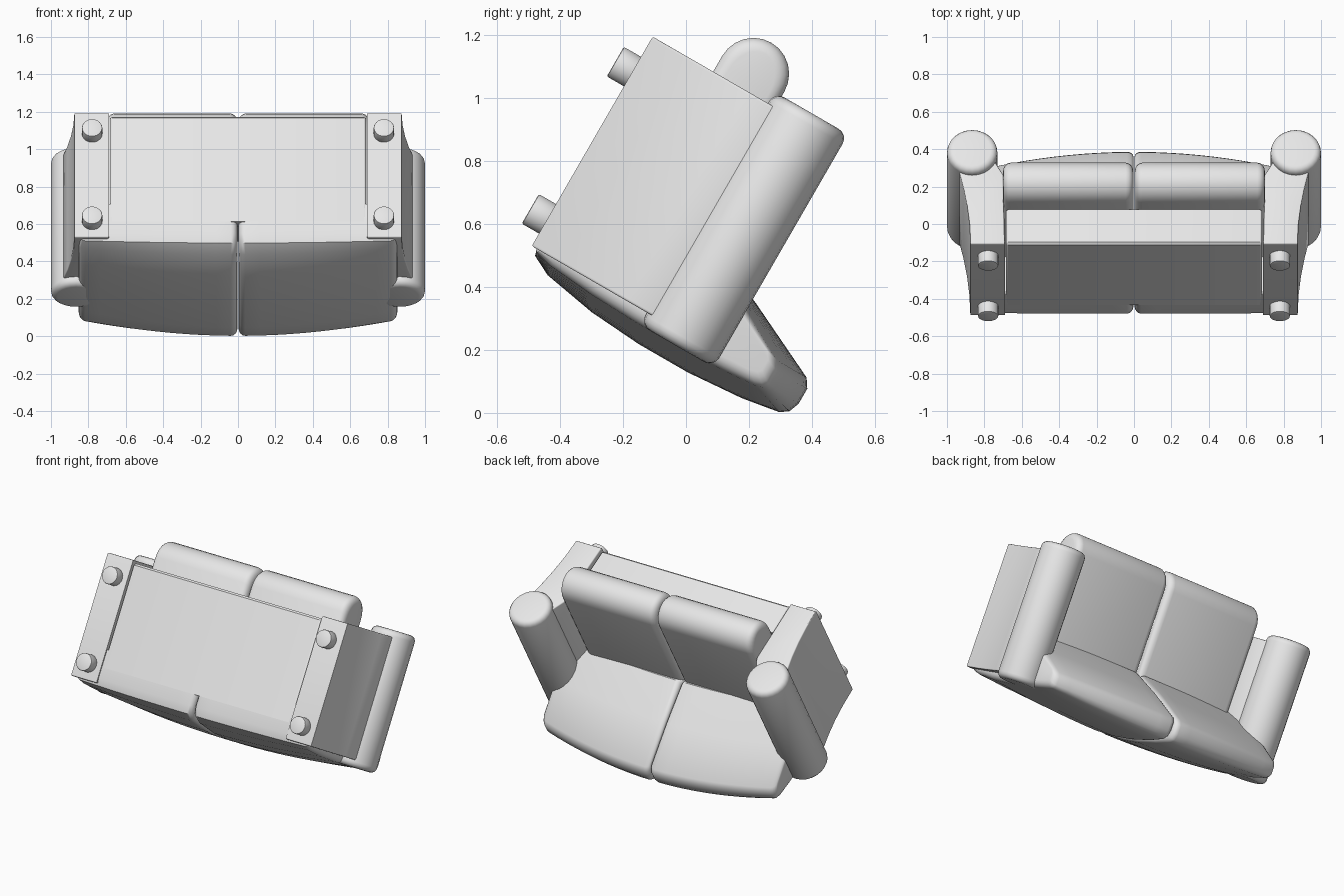
import bpy, bmesh
from math import sin, cos, pi, radians
from mathutils import Matrix

cube = bpy.data.objects.get("Cube")
if cube:
    bpy.data.objects.remove(cube, do_unlink=True)

grey = bpy.data.materials.new("plain_grey")
grey.use_nodes = True
COLOUR = (0.8, 0.8, 0.8, 1)
grey.diffuse_color = COLOUR
grey.node_tree.nodes["Principled BSDF"].inputs["Base Color"].default_value = COLOUR

# The sofa is modelled upright (front -y, up z), then tipped over on its back
TIPPED = Matrix.Translation((0, -0.49, 0.53)) @ Matrix.Rotation(radians(240), 4, 'X')


def stations(start, end, r, steps=4, mids=1):
    """Positions along an axis with an inset that rounds both ends."""
    arc = [(r * (1 - sin(i / steps * pi / 2)), r * (1 - cos(i / steps * pi / 2)))
           for i in range(steps + 1)]
    arc.reverse()
    first = [(start + d, inset) for d, inset in arc]
    last = [(end - d, inset) for d, inset in reversed(arc)]
    lo, hi = start + r, end - r
    middle = [(lo + (hi - lo) * i / mids, 0) for i in range(1, mids)]
    # end caps sit at full inset, the straight run has none
    first.sort()
    last.sort()
    return first + middle + last


def inset_ring(ring, amount):
    """Shrink a 2D outline towards the middle of its bounds."""
    result = []
    bounds = [(min(c), max(c)) for c in zip(*ring)]
    for p in ring:
        result.append(tuple((lo + hi) / 2 + (v - (lo + hi) / 2) * (1 - 2 * amount / (hi - lo))
                            for v, (lo, hi) in zip(p, bounds)))
    return result


def loft(name, rings):
    """Skin closed rings of 3D points and cap both ends."""
    bm = bmesh.new()
    loops = [[bm.verts.new(p) for p in ring] for ring in rings]
    n = len(loops[0])
    for a, b in zip(loops, loops[1:]):
        for i in range(n):
            bm.faces.new((a[i], a[(i + 1) % n], b[(i + 1) % n], b[i]))
    bm.faces.new(loops[0])
    bm.faces.new(loops[-1])
    bmesh.ops.recalc_face_normals(bm, faces=bm.faces)
    mesh = bpy.data.meshes.new(name)
    bm.to_mesh(mesh)
    bm.free()
    mesh.materials.append(grey)
    ob = bpy.data.objects.new(name, mesh)
    ob.matrix_world = TIPPED
    bpy.context.collection.objects.link(ob)
    bpy.ops.object.select_all(action='DESELECT')
    ob.select_set(True)
    bpy.context.view_layer.objects.active = ob
    bpy.ops.object.shade_smooth_by_angle(angle=radians(40))
    return ob


def along_x(name, profile, x0, x1, r, side=1):
    """Sweep a (forward, up) profile across the width."""
    return loft(name, [[(side * x, -f, u) for f, u in inset_ring(profile, d)]
                       for x, d in stations(x0, x1, r)])


def along_depth(name, profile, f0, f1, r, side=1):
    """Sweep an (x, up) profile from back to front."""
    return loft(name, [[(side * x, -f, u) for x, u in inset_ring(profile, d)]
                       for f, d in stations(f0, f1, r)])


def circle(cx, cy, r, n):
    return [(cx + r * cos(2 * pi * i / n), cy + r * sin(2 * pi * i / n)) for i in range(n)]


# Profiles
BASE = [(0.1, 0.008), (0.74, 0.008), (0.752, 0.02), (0.752, 0.22), (0.1, 0.22)]
ARM = [(0.69, 0), (0.875, 0), (0.88, 0.12), (0.893, 0.24), (0.912, 0.35), (0.935, 0.45),
       (0.92, 0.52), (0.75, 0.52), (0.70, 0.43)]
SEAT = [(0.2, 0.45), (0.2, 0.222)] + [
    (0.825 + 0.115 * cos(t), 0.336 + 0.114 * sin(t))
    for t in [-pi / 2 + pi * i / 12 for i in range(13)]]
BACK = [(0.21, 0.01), (0.03, 0.008), (-0.022, 0.025), (-0.055, 0.09), (-0.087, 0.27),
        (-0.1, 0.45), (-0.1, 0.63), (-0.085, 0.82), (-0.064, 0.945), (-0.045, 0.972),
        (-0.01, 0.985), (0.045, 0.985), (0.075, 0.965), (0.2, 0.705), (0.3, 0.46), (0.21, 0.2)]


def back_section(x):
    """The backrest gets lower and flatter towards the arms."""
    t = (x / 0.85) ** 2
    return [(f * (1 - 0.6 * t) if f < 0 else f, u * (1 - 0.12 * t)) for f, u in BACK]


# Base between the arms
along_x("base", BASE, -0.685, 0.685, 0.012)

for side, label in ((1, "left"), (-1, "right")):
    # Flared arm panel with a round bolster on top
    along_depth(label + "_arm", ARM, 0, 0.768, 0.008, side)
    along_depth(label + "_arm_bolster", circle(0.865, 0.558, 0.135, 24), -0.045, 0.81, 0.035, side)

    # Seat cushion and half of the curved backrest
    along_x(label + "_seat_cushion", SEAT, 0.004, 0.7, 0.04, side)
    loft(label + "_backrest",
         [[(side * x, -f, u) for f, u in inset_ring(back_section(x), d)]
          for x, d in stations(0.003, 0.852, 0.035, mids=10)])

    # Round feet
    for f, place in ((0.64, "front"), (0.1, "back")):
        loft(f"{label}_{place}_foot",
             [[(side * x, -y, u) for x, y in inset_ring(circle(0.78, f, 0.055, 18), d)]
              for u, d in stations(-0.063, 0.03, 0.006, steps=2)])
